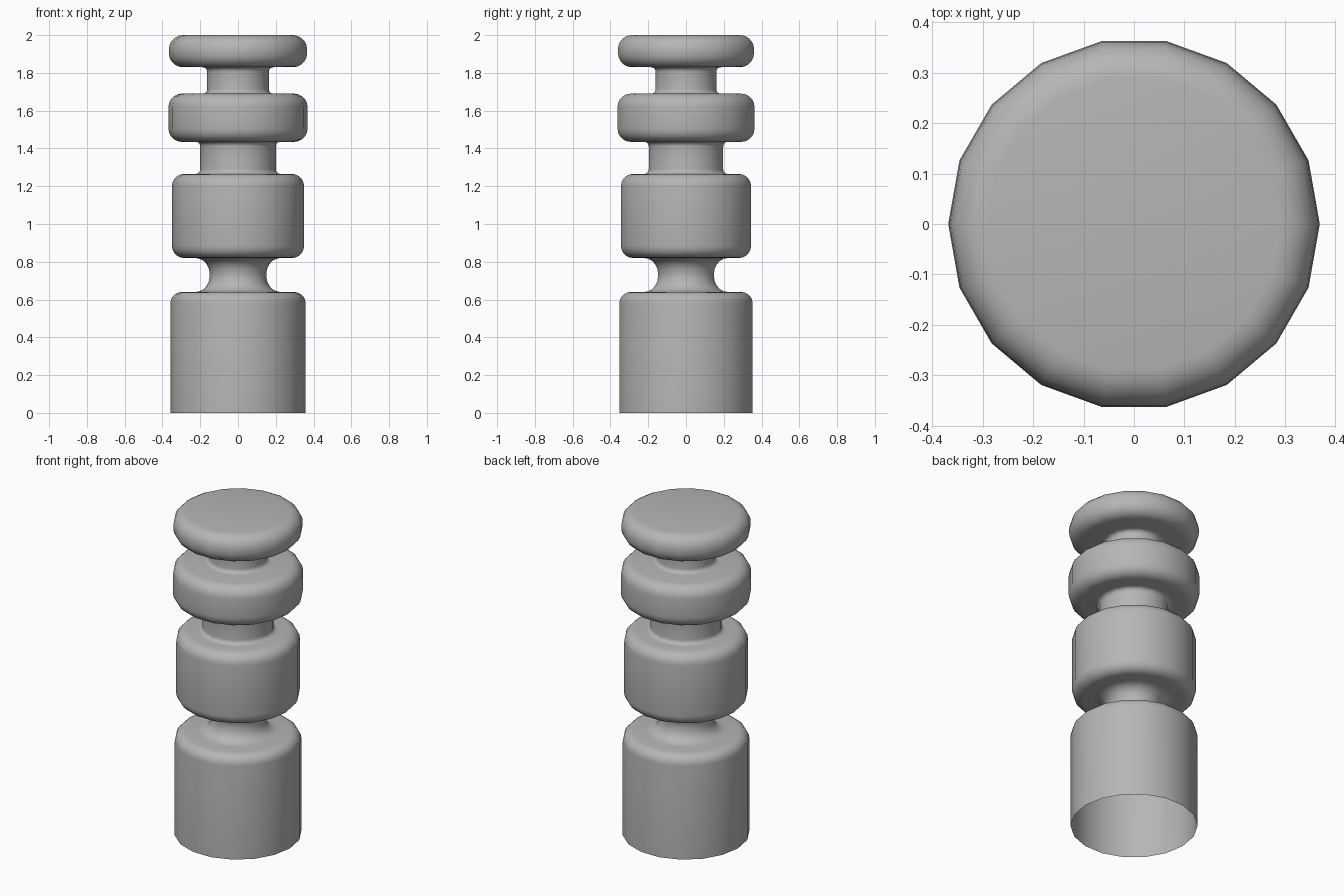
import bpy, bmesh, math

if "Cube" in bpy.data.objects:
    bpy.data.objects.remove(bpy.data.objects["Cube"])

SIDES = 18

# One plain grey
grey = bpy.data.materials.new("warm_grey")
grey.diffuse_color = (0.47, 0.465, 0.455, 1)
grey.use_nodes = True
grey.node_tree.nodes["Principled BSDF"].inputs["Base Color"].default_value = grey.diffuse_color


def arc(cx, cz, rx, rz, a0, a1, steps=5):
    """Quarter-round profile points (radius, height)."""
    out = []
    for i in range(steps + 1):
        a = math.radians(a0 + (a1 - a0) * i / steps)
        out.append((cx + rx * math.cos(a), cz + rz * math.sin(a)))
    return out


def drum(r, z0, z1, b):
    """Disc profile with rounded lower and upper rims."""
    return arc(r - b, z0 + b, b, b, -90, 0) + arc(r - b, z1 - b, b, b, 0, 90)


def neck(r, z0, z1, f, fz):
    """Groove profile flaring out by f at both ends."""
    return (arc(r + f, z0 + fz, f, fz, 270, 180)
            + arc(r + f, z1 - fz, f, fz, 180, 90))


# Base, then alternating necks and drums, up to the cap
profile = [(0.358, 0.0)] + arc(0.298, 0.58, 0.06, 0.06, 0, 90)
profile += neck(0.15, 0.64, 0.82, 0.075, 0.085)
profile += drum(0.35, 0.82, 1.265, 0.065)
profile += neck(0.20, 1.265, 1.435, 0.025, 0.025)
profile += drum(0.368, 1.435, 1.69, 0.07)
profile += neck(0.163, 1.69, 1.83, 0.025, 0.025)
profile += drum(0.366, 1.83, 2.0, 0.075)

# Lathe the profile: open underneath, closed on top
bm = bmesh.new()
rings = []
for r, z in profile:
    rings.append([bm.verts.new((r * math.cos(2 * math.pi * k / SIDES),
                                r * math.sin(2 * math.pi * k / SIDES), z))
                  for k in range(SIDES)])
for a, b in zip(rings, rings[1:]):
    for k in range(SIDES):
        n = (k + 1) % SIDES
        bm.faces.new((a[k], a[n], b[n], b[k]))
bm.faces.new(rings[-1])

mesh = bpy.data.meshes.new("turned_post")
bm.to_mesh(mesh)
bm.free()
mesh.materials.append(grey)
post = bpy.data.objects.new("turned_post", mesh)
bpy.context.collection.objects.link(post)

# Smooth shading
bpy.context.view_layer.objects.active = post
post.select_set(True)
bpy.ops.object.shade_smooth_by_angle(angle=math.radians(40))
